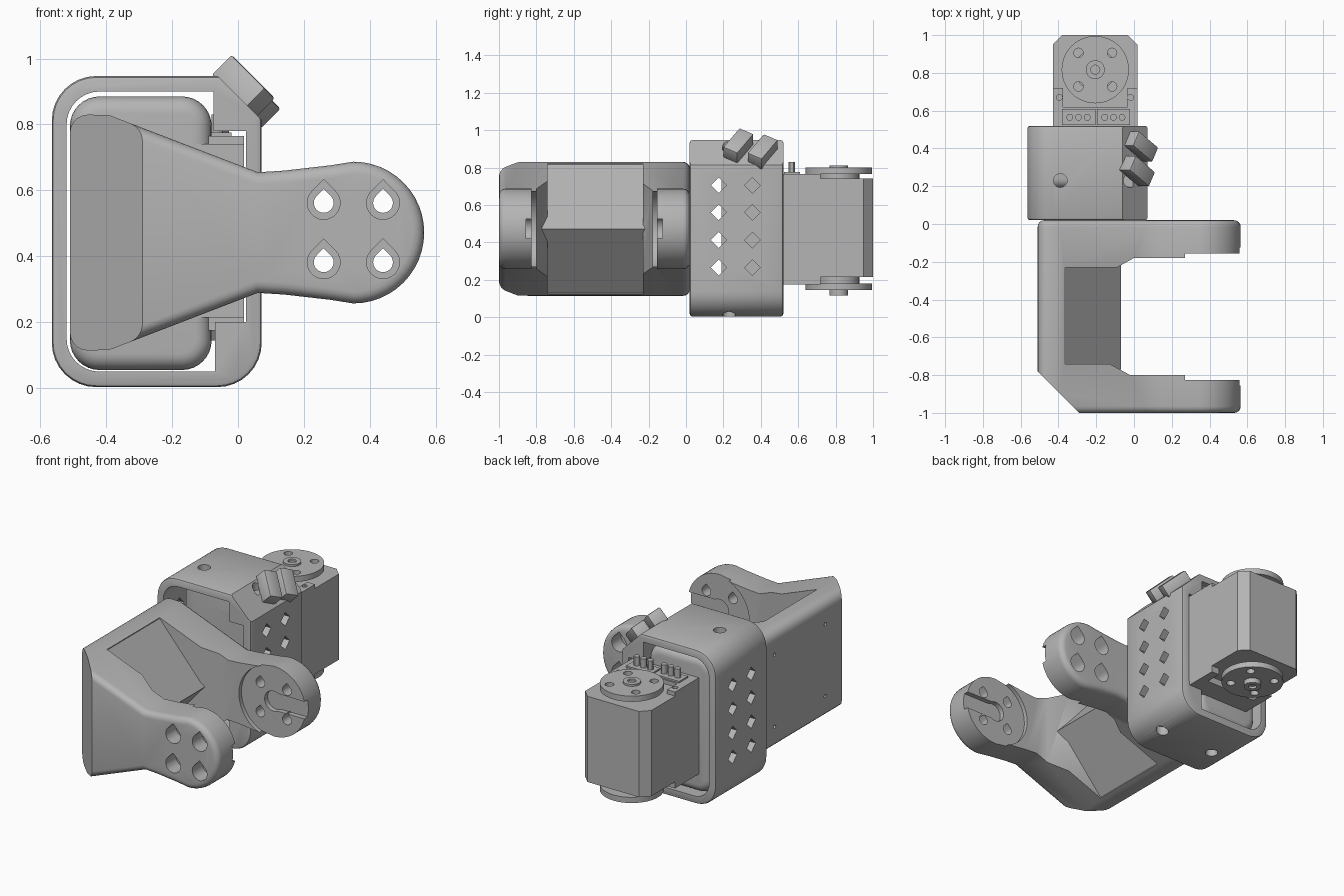
import bpy, bmesh, math
from mathutils import Matrix, Vector

if "Cube" in bpy.data.objects:
    bpy.data.objects.remove(bpy.data.objects["Cube"])

grey = bpy.data.materials.new("grey plastic")
grey.diffuse_color = (0.46, 0.46, 0.46, 1)
grey.use_nodes = True
grey.node_tree.nodes["Principled BSDF"].inputs["Base Color"].default_value = grey.diffuse_color


def prism(name, pts, axis, a, b):
    """Extrude a 2D outline along an axis: x uses (y,z), y uses (x,z), z uses (x,y)."""
    place = {"x": lambda p, t: (t, p[0], p[1]),
             "y": lambda p, t: (p[0], t, p[1]),
             "z": lambda p, t: (p[0], p[1], t)}[axis]
    bm = bmesh.new()
    lo = [bm.verts.new(place(p, a)) for p in pts]
    hi = [bm.verts.new(place(p, b)) for p in pts]
    n = len(pts)
    bm.faces.new(lo)
    bm.faces.new(hi)
    for i in range(n):
        j = (i + 1) % n
        bm.faces.new((lo[i], lo[j], hi[j], hi[i]))
    bmesh.ops.recalc_face_normals(bm, faces=bm.faces)
    me = bpy.data.meshes.new(name)
    bm.to_mesh(me)
    bm.free()
    me.materials.append(grey)
    ob = bpy.data.objects.new(name, me)
    bpy.context.collection.objects.link(ob)
    return ob


def arc(cx, cy, r, a0, a1, n):
    return [(cx + r * math.cos(math.radians(a0 + (a1 - a0) * i / n)),
             cy + r * math.sin(math.radians(a0 + (a1 - a0) * i / n))) for i in range(n + 1)]


def circle(cx, cy, r, n=32):
    return arc(cx, cy, r, 0, 360, n)[:-1]


def rect(x0, y0, x1, y1):
    return [(x0, y0), (x1, y0), (x1, y1), (x0, y1)]


def rounded(x0, y0, x1, y1, r, n=8):
    return (arc(x0 + r, y0 + r, r, 180, 270, n) + arc(x1 - r, y0 + r, r, 270, 360, n)
            + arc(x1 - r, y1 - r, r, 0, 90, n) + arc(x0 + r, y1 - r, r, 90, 180, n))


def apply(ob, mod):
    bpy.context.view_layer.objects.active = ob
    bpy.ops.object.modifier_apply(modifier=mod.name)


def boolean(ob, other, op="DIFFERENCE"):
    m = ob.modifiers.new("bool", "BOOLEAN")
    m.operation, m.object, m.solver = op, other, "EXACT"
    apply(ob, m)
    bpy.data.objects.remove(other)


def bevel(ob, width, segments=3, angle=40):
    m = ob.modifiers.new("bevel", "BEVEL")
    m.width, m.segments, m.angle_limit = width, segments, math.radians(angle)
    apply(ob, m)


def cut(ob, pts, axis, a, b):
    boolean(ob, prism("cutter", pts, axis, a, b))


# --- Yoke bracket: side silhouette crossed with a C-shaped plan ---
ZC = 0.472
top = [(0.06, 0.655), (0.14, 0.66), (0.28, 0.676)]
half = arc(0.35, ZC, 0.215, 0, 90, 12) + top[::-1] + [(-0.39, 0.828)] + arc(-0.455, 0.775, 0.055, 90, 180, 5)
outline = half + [(x, 2 * ZC - z) for x, z in half[::-1]][:-1]
bracket = prism("yoke_bracket", outline, "y", -1.0, 0.02)
bevel(bracket, 0.035, 4, 60)
plan = [(-0.52, 0.03), (0.6, 0.03), (0.6, -0.18), (0.0, -0.18), (-0.09, -0.23), (-0.37, -0.23),
        (-0.37, -0.74), (-0.13, -0.74), (-0.02, -0.8), (0.6, -0.8), (0.6, -1.01),
        (-0.28, -1.01), (-0.52, -0.77)]
boolean(bracket, prism("plan", plan, "z", 0, 1), "INTERSECT")
wedge = [(-0.4, 0.82), (-0.37, 0.815), (-0.07, ZC), (-0.37, 2 * ZC - 0.815), (-0.4, 2 * ZC - 0.82)]
boolean(bracket, prism("wedge", wedge, "y", -0.77, -0.2), "UNION")

# round seats and keyhole slots on the inner faces of both arms
for seat, slot in (((-0.825, -0.79), (-0.855, -0.79)), ((-0.19, -0.155), (-0.19, -0.125))):
    cut(bracket, circle(0.35, ZC, 0.218, 48), "y", *seat)
    cut(bracket, arc(0.35, ZC, 0.062, 60, 300, 12) + [(0.6, 0.42), (0.6, 0.524)], "y", *slot)


def teardrop(x, z, r):
    return arc(x, z, r, 135, 405, 18) + [(x, z + r * 1.42)]


# teardrop screw holes with wider outer counterbores
for x in (0.26, 0.44):
    for z in (0.382, 0.562):
        cut(bracket, teardrop(x, z, 0.03), "y", -1.1, 0.1)
        cut(bracket, teardrop(x, z, 0.05), "y", -1.1, -0.9)
        cut(bracket, teardrop(x, z, 0.05), "y", -0.07, 0.1)
for y in (-0.13, -0.62):
    for z in (0.25, 0.69):
        cut(bracket, circle(y, z, 0.011, 12), "x", -0.6, -0.45)

# --- Rounded frame with corner blocks ---
frame = prism("servo_frame", rounded(-0.565, 0.003, 0.072, 0.947, 0.135), "y", 0.02, 0.52)
bevel(frame, 0.014, 2, 60)
inner = (arc(-0.42, 0.15, 0.1, 180, 270, 8) + [(-0.07, 0.05), (-0.07, 0.2), (0.024, 0.2),
         (0.024, 0.78), (-0.075, 0.78), (-0.075, 0.9)] + arc(-0.42, 0.8, 0.1, 90, 180, 8))
cut(frame, inner, "y", 0, 0.6)
cut(frame, [(-0.1, 0.985), (0.1, 0.785), (0.1, 1.0)], "y", 0, 0.6)
for y in (0.175, 0.355):
    for z in (0.265, 0.412, 0.56, 0.705):
        cut(frame, circle(y, z, 0.042, 4), "x", -0.6, 0.1)
for x in (-0.39, -0.02):
    cut(frame, circle(x, 0.23, 0.036, 20), "z", 0.89, 1.0)
    cut(frame, circle(x, 0.23, 0.036, 20), "z", -0.1, 0.06)

# --- Rounded inner sleeve behind the bracket ---
sleeve = prism("inner_sleeve", rounded(-0.51, 0.055, -0.08, 0.885, 0.09), "y", 0.19, 0.49)
bevel(sleeve, 0.05, 5, 60)

# --- Servo body with chamfered rear corners ---
c = 0.05
body = prism("servo_body", [(-0.43, 0.19), (0.018, 0.19), (0.018, 1 - c), (0.018 - c, 1.0),
                            (-0.43 + c, 1.0), (-0.43, 1 - c)], "z", 0.215, 0.74)
shoulder = [(-0.43, 0.21), (0.018, 0.21), (0.018, 0.72), (-0.035, 0.72), (-0.035, 0.62),
            (-0.375, 0.62), (-0.375, 0.72), (-0.43, 0.72)]
caps = [prism("servo_top_cap", shoulder, "z", 0.735, 0.765),
        prism("servo_bottom_cap", shoulder, "z", 0.175, 0.22)]
for x in (-0.395, -0.018):
    cut(caps[0], circle(x, 0.67, 0.016, 12), "z", 0.745, 0.8)

# connector sockets with upright pins
for i, x0 in enumerate((-0.38, -0.195)):
    prism(f"connector_{i + 1}", rect(x0, 0.525, x0 + 0.175, 0.61), "z", 0.76, 0.775)
    for k in range(3):
        prism(f"pin_{i * 3 + k + 1}", circle(x0 + 0.04 + 0.046 * k, 0.565, 0.018, 12), "z", 0.77, 0.83)
prism("frame_peg", rect(-0.05, 0.21, 0.018, 0.26), "z", 0.195, 0.22)

# output horns, above and below
HX, HY = -0.205, 0.817
for side, z0, z1, hub, neck in (("top", 0.765, 0.80, 0.812, 0.735), ("bottom", 0.18, 0.145, 0.115, 0.22)):
    horn = prism(f"{side}_horn", circle(HX, HY, 0.178, 56), "z", z0, z1)
    for i in (-1, 1):
        for j in (-1, 1):
            cut(horn, circle(HX + 0.089 * i, HY + 0.089 * j, 0.025, 16), "z", z0 - 0.05, z1 + 0.05)
    prism(f"{side}_neck", circle(HX, HY, 0.11), "z", neck, z0)
    ring = prism(f"{side}_hub", circle(HX, HY, 0.05), "z", z0, hub)
    cut(ring, circle(HX, HY, 0.024, 16), "z", hub - 0.015, hub + 0.015)

# --- Two tilted cable clips on the sloped corner ---
n = Vector((1, 0, 1)).normalized()
u = Vector((0.1, -0.085, -0.1)).normalized()
frame_rot = Matrix((u, n.cross(u), n)).transposed().to_4x4()
for name, pos in (("front_cable_clip", (0.018, 0.28, 0.917)), ("rear_cable_clip", (0.035, 0.41, 0.885))):
    clip = prism(name, rect(-0.085, -0.045, 0.085, 0.045), "z", -0.045, 0.04)
    bevel(clip, 0.008, 2)
    clip.data.transform(Matrix.Translation(pos) @ frame_rot)

# crisp edges with smooth curves
for ob in bpy.context.collection.objects:
    ob.select_set(True)
    bpy.context.view_layer.objects.active = ob
bpy.ops.object.shade_smooth_by_angle(angle=math.radians(30))
